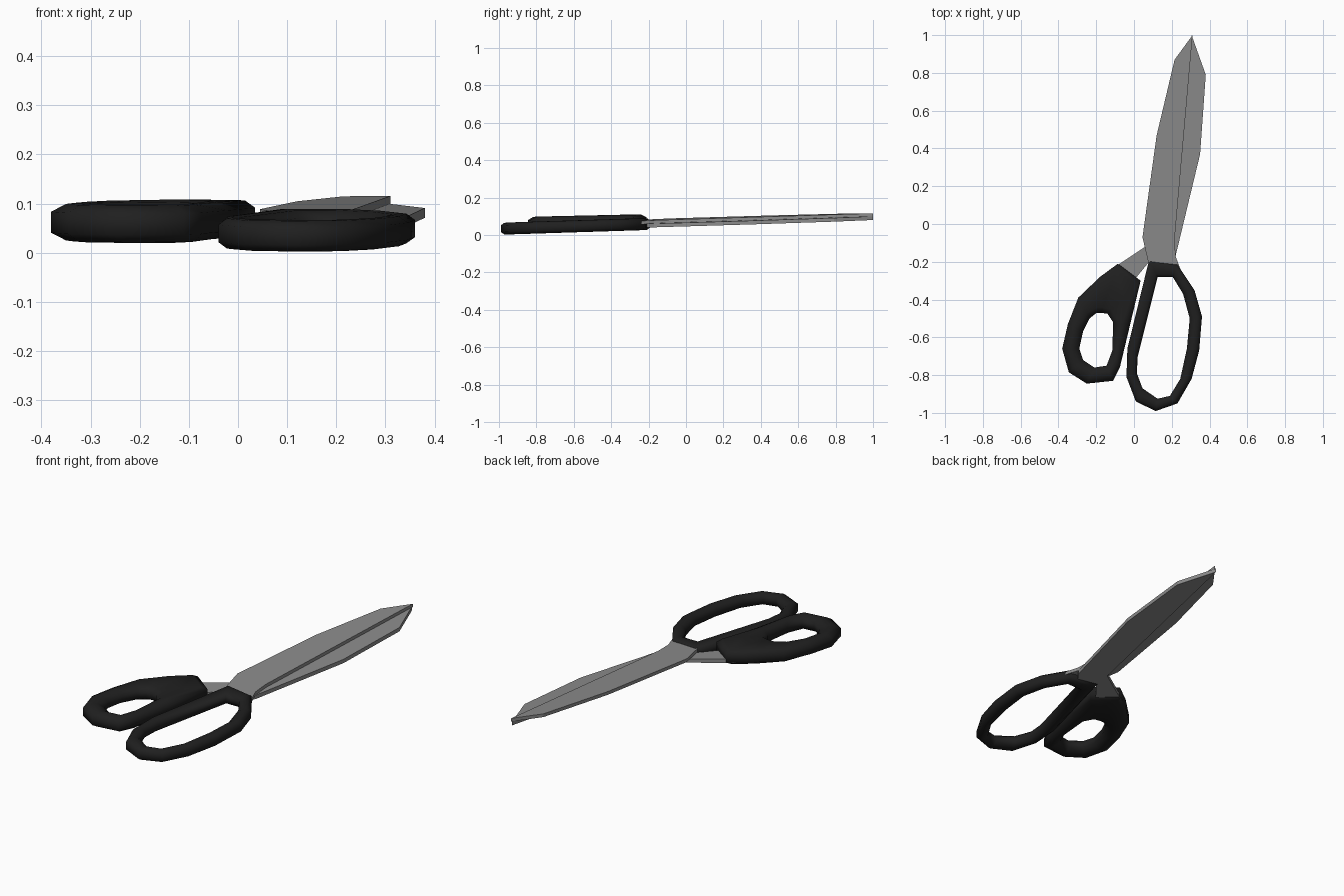
import bpy, bmesh
from mathutils import Vector

if "Cube" in bpy.data.objects:
    bpy.data.objects.remove(bpy.data.objects["Cube"])


def material(name, color):
    m = bpy.data.materials.new(name)
    m.diffuse_color = (*color, 1)
    m.use_nodes = True
    m.node_tree.nodes["Principled BSDF"].inputs["Base Color"].default_value = m.diffuse_color
    return m


STEEL = material("steel_grey", (0.26, 0.26, 0.26))
RUBBER = material("handle_black", (0.014, 0.014, 0.014))


def finish(name, bm, mat, smooth=False):
    bmesh.ops.recalc_face_normals(bm, faces=bm.faces)
    me = bpy.data.meshes.new(name)
    bm.to_mesh(me)
    bm.free()
    me.materials.append(mat)
    for p in me.polygons:
        p.use_smooth = smooth
    ob = bpy.data.objects.new(name, me)
    bpy.context.collection.objects.link(ob)
    return ob


def blade(name, outline, base, slope_x, slope_y, thick):
    """Flat plate whose top lies on a tilted plane."""
    bm = bmesh.new()
    rings = []
    for dz in (0, -thick):
        rings.append([bm.verts.new((x, y, base + slope_x * x + slope_y * y + dz))
                      for x, y in outline])
    top, bottom = rings
    bm.faces.new(top)
    bm.faces.new(bottom[::-1])
    n = len(outline)
    for i in range(n):
        j = (i + 1) % n
        bm.faces.new((top[i], bottom[i], bottom[j], top[j]))
    return finish(name, bm, STEEL)


def handle(name, outer, inner, z_at, half, bevel):
    """Finger loop: rounded section swept between an outer and inner outline."""
    bm = bmesh.new()
    loops = []
    for o, i in zip(outer, inner):
        o, i = Vector(o), Vector(i)
        w = (i - o).length
        e = min(bevel / w, 0.35)
        section = [(0, -.55), (0, .55), (e, .95), (.5, 1), (1 - e, .92), (1, .45),
                   (1, -.45), (1 - e, -.92), (.5, -1), (e, -.95)]
        ring = []
        for t, h in section:
            p = o.lerp(i, t)
            ring.append(bm.verts.new((p.x, p.y, z_at(p.y) + h * half)))
        loops.append(ring)
    m = len(loops[0])
    for a, ring in enumerate(loops):
        nxt = loops[(a + 1) % len(loops)]
        for b in range(m):
            c = (b + 1) % m
            bm.faces.new((ring[b], ring[c], nxt[c], nxt[b]))
    return finish(name, bm, RUBBER, True)


# Upper blade, with its tang ending inside the large loop
blade("upper_blade",
      [(.31, 1), (.215, .87), (.12, .47), (.045, -.07), (.075, -.2), (.11, -.25),
       (.25, -.25), (.22, -.17), (.215, -.08)],
      .093, -.04, .035, .017)

# Lower blade, with its tang crossing to the small loop
blade("lower_blade",
      [(.305, 1), (.38, .79), (.35, .37), (.22, -.17), (.19, -.21), (.08, -.2),
       (-.01, -.31), (-.12, -.24), (.045, -.13), (.09, -.1)],
      .071, -.02, .035, .02)

# Large finger loop
handle("large_handle",
       [(.08, -.19), (.23, -.215), (.32, -.35), (.36, -.49), (.345, -.67), (.305, -.82),
        (.23, -.95), (.115, -.99), (.01, -.94), (-.04, -.81), (-.035, -.66)],
       [(.125, -.28), (.205, -.28), (.26, -.37), (.295, -.5), (.28, -.66), (.245, -.82),
        (.19, -.91), (.125, -.925), (.045, -.87), (.015, -.79), (.02, -.70)],
       lambda y: .033 + .032 * (y + 1), .032, .018)

# Small thumb loop with a broad web at the blade end
handle("small_handle",
       [(-.085, -.21), (.035, -.30), (-.02, -.53), (-.075, -.76), (-.11, -.83),
        (-.25, -.845), (-.345, -.785), (-.38, -.66), (-.35, -.53), (-.295, -.39),
        (-.18, -.28)],
       [(-.175, -.47), (-.14, -.475), (-.11, -.52), (-.115, -.67), (-.145, -.75),
        (-.21, -.76), (-.27, -.72), (-.29, -.66), (-.27, -.57), (-.235, -.50),
        (-.20, -.472)],
       lambda y: .058 + .022 * (y + .85), .039, .03)
